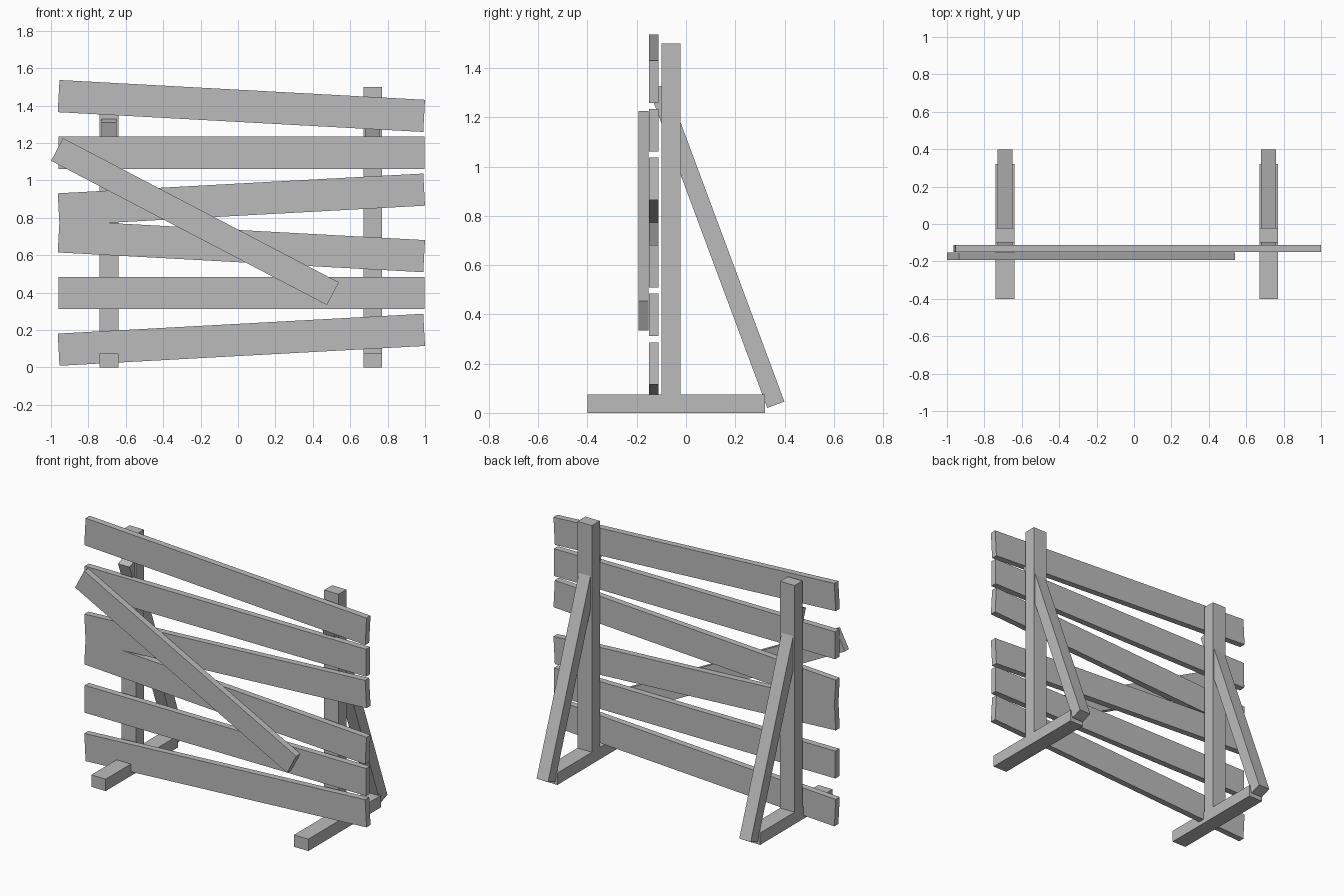
import bpy
from math import radians
from mathutils import Euler, Matrix, Vector

cube = bpy.data.objects.get("Cube")
if cube:
    bpy.data.objects.remove(cube, do_unlink=True)

# One plain grey for all the timber
grey = bpy.data.materials.new("grey_wood")
grey.use_nodes = True
colour = (0.5, 0.5, 0.5, 1)
grey.diffuse_color = colour
grey.node_tree.nodes["Principled BSDF"].inputs["Base Color"].default_value = colour


def beam(name, centre, size, tilt_x=0, tilt_y=0):
    """A squared timber, sized in its own axes and then tilted."""
    bpy.ops.mesh.primitive_cube_add(size=1)
    ob = bpy.context.object
    ob.name = ob.data.name = name
    rotation = Euler((radians(tilt_x), radians(tilt_y), 0))
    ob.data.transform(Matrix.LocRotScale(Vector(), rotation, Vector(size)))
    ob.location = centre
    ob.data.materials.append(grey)


# Two supports: foot, upright post and leaning rear brace
foot_height, post_top = 0.075, 1.5
for side, x in (("right", -0.69), ("left", 0.72)):
    beam(f"{side}_foot", (x, -0.04, foot_height / 2), (0.1, 0.72, foot_height))
    beam(f"{side}_post", (x, -0.061, (foot_height + post_top) / 2),
         (0.1, 0.078, post_top - foot_height))
    beam(f"{side}_brace", (x, 0.125, 0.678), (0.08, 0.074, 1.376), tilt_x=20.4)

# Six evenly spaced planks, some nailed on crooked (from the bottom up)
for i, tilt in enumerate((-3.1, 0, 3.1, -3.1, 0, 3.1)):
    beam(f"plank_{i + 1}", (0.018, -0.131, 0.148 + 0.25 * i),
         (1.957, 0.04, 0.172), tilt_y=tilt)

# Diagonal plank across the front
beam("diagonal_plank", (-0.23, -0.172, 0.78), (1.664, 0.04, 0.137), tilt_y=27.6)
